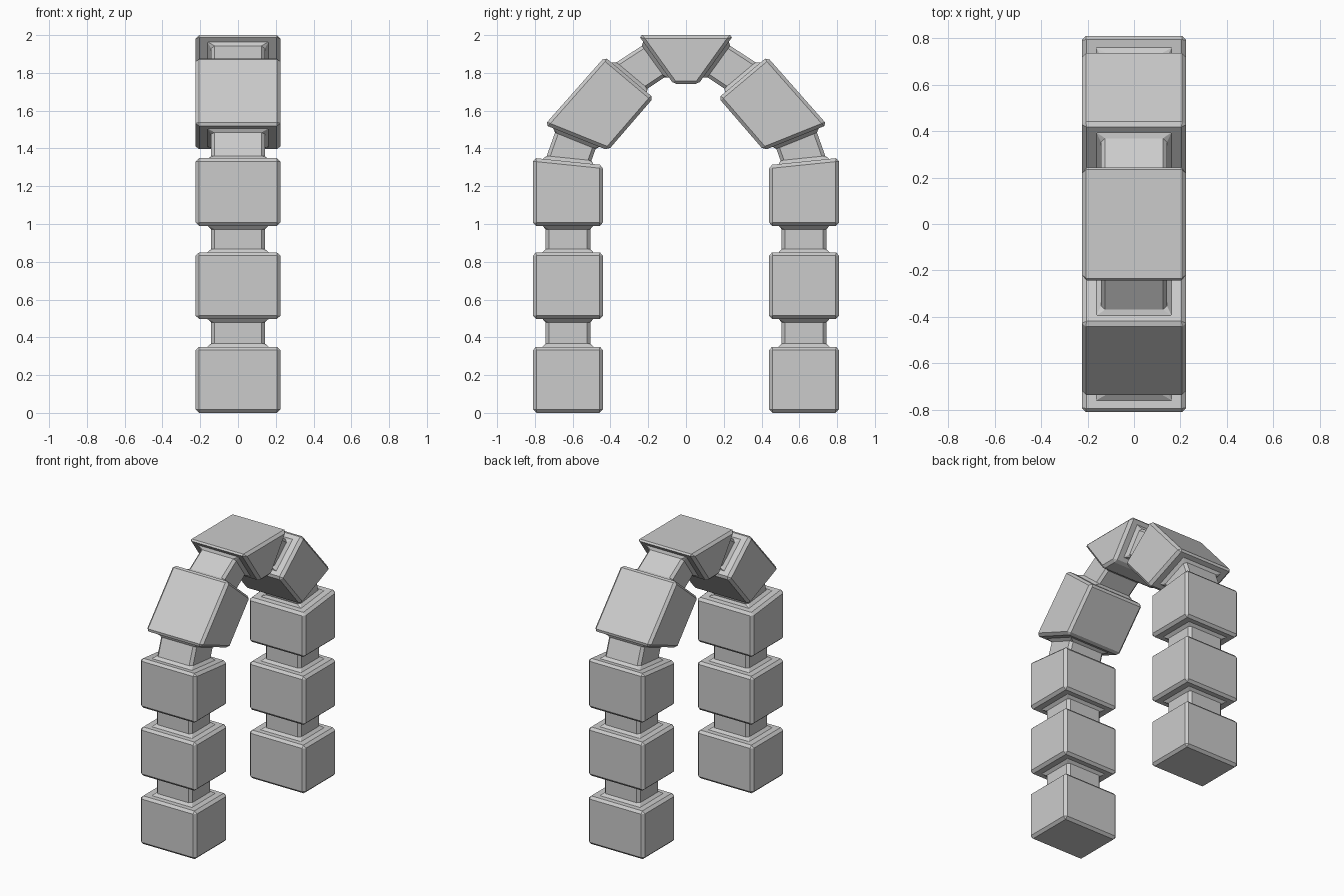
import bpy, bmesh

if "Cube" in bpy.data.objects:
    bpy.data.objects.remove(bpy.data.objects["Cube"])

WIDE, NECK = 0.225, 0.142      # half widths across x
INSET = 0.18                   # how far necks step in from block edges

# Joint lines of the left half, from the ground up: (outer point, inner point) in y, z.
# Each pair of lines bounds one block; necks fill the gaps between blocks.
blocks = [
    [((-0.81, 0.0), (-0.44, 0.0)), ((-0.81, 0.35), (-0.44, 0.35))],
    [((-0.81, 0.497), (-0.44, 0.497)), ((-0.81, 0.85), (-0.44, 0.85))],
    [((-0.81, 0.99), (-0.44, 0.99)), ((-0.81, 1.35), (-0.44, 1.312))],
    [((-0.748, 1.525), (-0.412, 1.39)), ((-0.43, 1.885), (-0.172, 1.668))],
]
key_left = ((-0.252, 2.0), (-0.065, 1.74))


def flip(line):
    return tuple((-y, z) for y, z in line)


# Mirror the leg blocks and put the keystone between them
chain = blocks + [[key_left, flip(key_left)]]
chain += [[flip(b), flip(a)] for a, b in reversed(blocks)]

bm = bmesh.new()


def ring(line, half, t=0.0):
    """Rectangle of four vertices lying on a joint line."""
    (oy, oz), (iy, iz) = line
    a = (oy + (iy - oy) * t, oz + (iz - oz) * t)
    b = (iy + (oy - iy) * t, iz + (oz - iz) * t)
    return [bm.verts.new((x, p[0], p[1]))
            for x, p in ((-half, a), (half, a), (half, b), (-half, b))]


# Rings along the arch: neck, block, block, neck for every stone
rings = []
for i, (start, end) in enumerate(chain):
    if i > 0:
        rings.append(ring(start, NECK, INSET))
    rings.append(ring(start, WIDE))
    rings.append(ring(end, WIDE))
    if i < len(chain) - 1:
        rings.append(ring(end, NECK, INSET))

# Skin the rings and close both feet
for r, s in zip(rings, rings[1:]):
    for k in range(4):
        n = (k + 1) % 4
        bm.faces.new((r[k], r[n], s[n], s[k]))
bm.faces.new(rings[0])
bm.faces.new(rings[-1])
bmesh.ops.recalc_face_normals(bm, faces=bm.faces)

mesh = bpy.data.meshes.new("stone_arch")
bm.to_mesh(mesh)
bm.free()
arch = bpy.data.objects.new("stone_arch", mesh)
bpy.context.collection.objects.link(arch)

# Chamfer on all block and neck edges
bevel = arch.modifiers.new("chamfer", 'BEVEL')
bevel.width = 0.018
bevel.segments = 1
bevel.limit_method = 'ANGLE'
bevel.angle_limit = 0.35
